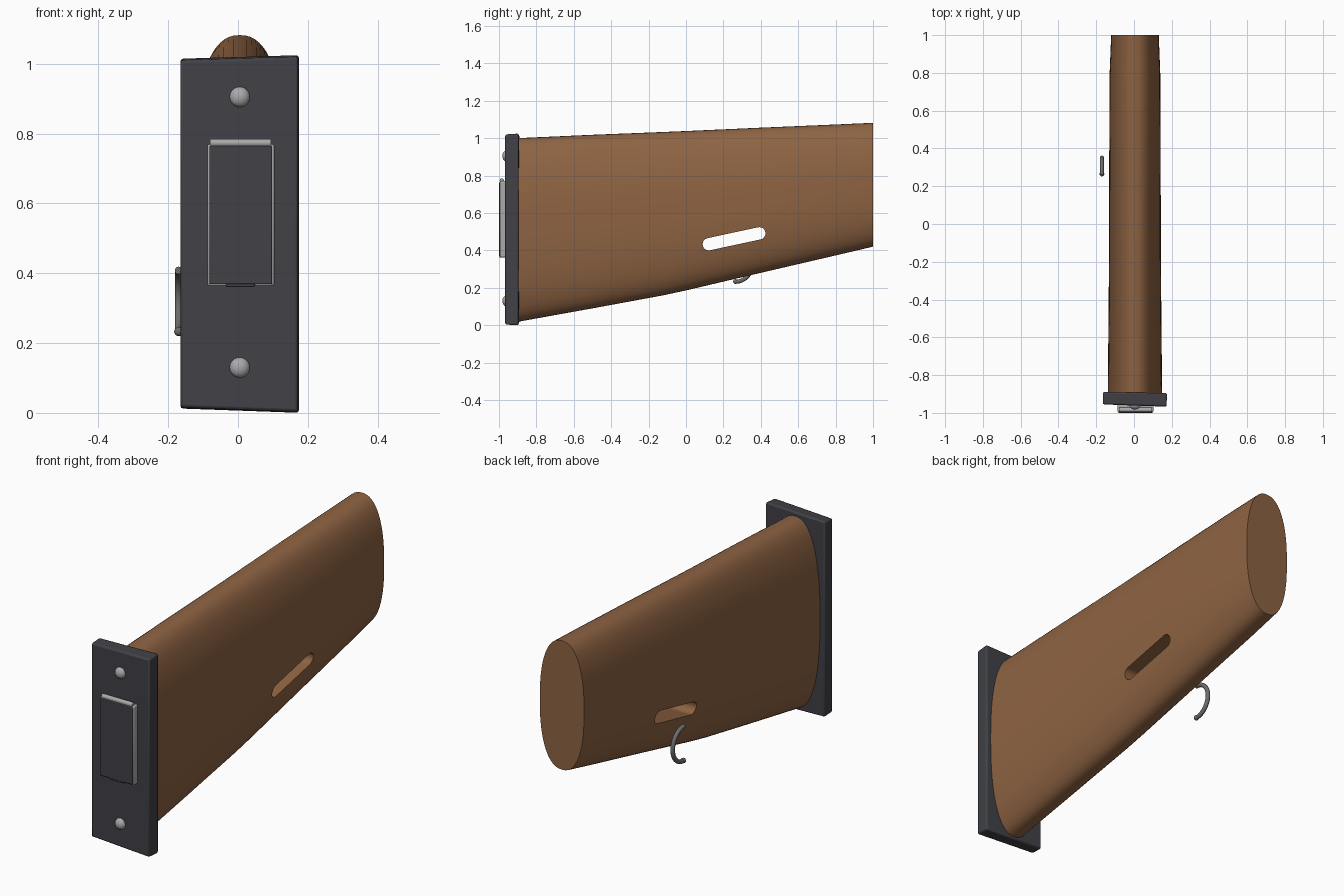
import bpy, bmesh
from math import pi, sin, cos, copysign, radians
from mathutils import Matrix

if "Cube" in bpy.data.objects:
    bpy.data.objects.remove(bpy.data.objects["Cube"])

CX = 0.005  # centre line of the stock


def material(name, rgb):
    m = bpy.data.materials.new(name)
    m.diffuse_color = (*rgb, 1)
    m.use_nodes = True
    m.node_tree.nodes["Principled BSDF"].inputs["Base Color"].default_value = m.diffuse_color
    return m


WOOD = material("wood", (0.27, 0.125, 0.055))
DARK = material("dark_metal", (0.052, 0.053, 0.063))
STEEL = material("steel", (0.4, 0.4, 0.4))
RING = material("ring_metal", (0.15, 0.15, 0.155))


def make(name, bm, mat=None, bevel=0, smooth=True):
    bmesh.ops.recalc_face_normals(bm, faces=bm.faces)
    me = bpy.data.meshes.new(name)
    bm.to_mesh(me)
    bm.free()
    ob = bpy.data.objects.new(name, me)
    bpy.context.collection.objects.link(ob)
    if mat:
        me.materials.append(mat)
    if bevel:
        b = ob.modifiers.new("bevel", "BEVEL")
        b.width, b.segments = bevel, 2
    if smooth:
        bpy.ops.object.select_all(action='DESELECT')
        ob.select_set(True)
        bpy.context.view_layer.objects.active = ob
        bpy.ops.object.shade_smooth_by_angle(angle=radians(35))
    return ob


def loft(rings, closed_ends=True):
    bm = bmesh.new()
    vs = [[bm.verts.new(p) for p in r] for r in rings]
    n = len(vs[0])
    for a, b in zip(vs, vs[1:]):
        for i in range(n):
            bm.faces.new((a[i], a[(i + 1) % n], b[(i + 1) % n], b[i]))
    if closed_ends:
        bm.faces.new(vs[0])
        bm.faces.new(vs[-1])
    return bm


def box(x0, x1, y0, y1, z0, z1):
    return loft([[(x0, y, z0), (x1, y, z0), (x1, y, z1), (x0, y, z1)] for y in (y0, y1)])


# wooden stock: superellipse sections (y, half width, bottom, top)
def section(y, w, lo, hi, n=64, e=2 / 2.35):
    def p(v):
        return copysign(abs(v) ** e, v)
    return [(CX + w * p(cos(2 * pi * i / n)), y,
             (lo + hi) / 2 + (hi - lo) / 2 * p(sin(2 * pi * i / n))) for i in range(n)]


stations = [(-0.9, 0.144, 0.018, 1.0), (-0.5, 0.14, 0.09, 1.018), (-0.12, 0.137, 0.16, 1.033),
            (0.0, 0.137, 0.186, 1.038), (0.4, 0.136, 0.28, 1.056), (0.8, 0.134, 0.373, 1.073),
            (1.0, 0.126, 0.42, 1.082)]
stock = make("stock", loft([section(*s) for s in stations]), WOOD)

# sling slot cut through the stock
ends = ((0.392, 0.491), (0.122, 0.433))
tilt = 0.21
outline = []
for k, (cy, cz) in enumerate(ends):
    for i in range(13):
        a = tilt - pi / 2 + pi * k + pi * i / 12
        outline.append((cy + 0.033 * cos(a), cz + 0.033 * sin(a)))
cutter = make("slot_cutter", loft([[(x, y, z) for y, z in outline] for x in (-0.3, 0.3)]), WOOD, smooth=False)
cutter.hide_render = True
cutter.hide_set(True)
cut = stock.modifiers.new("slot", "BOOLEAN")
cut.object, cut.operation, cut.solver = cutter, "DIFFERENCE", "EXACT"
stock.modifiers.move(len(stock.modifiers) - 1, 0)

# butt plate, slightly skewed
make("butt_plate", loft([
    [(-0.165, -0.955, 0.016), (0.172, -0.967, 0.003), (0.172, -0.967, 1.02), (-0.165, -0.955, 1.01)],
    [(-0.165, -0.89, 0.012), (0.175, -0.895, 0.0), (0.175, -0.895, 1.025), (-0.165, -0.89, 1.015)],
]), DARK, bevel=0.008)

# trapdoor: steel rim, dark panel, hinge and latch notch
make("trapdoor_rim", box(-0.088, 0.104, -0.994, -0.955, 0.363, 0.77), STEEL, bevel=0.006)
make("trapdoor_panel", box(-0.082, 0.098, -1.0, -0.99, 0.369, 0.764), DARK, bevel=0.003)
make("trapdoor_latch", box(-0.035, 0.048, -0.998, -0.96, 0.361, 0.375), DARK, bevel=0.003)
bm = bmesh.new()
bmesh.ops.create_cone(bm, cap_ends=True, segments=20, radius1=0.012, radius2=0.012, depth=0.175,
                      matrix=Matrix.Translation((0.007, -0.984, 0.773)) @ Matrix.Rotation(pi / 2, 4, 'Y'))
make("trapdoor_hinge", bm, STEEL)

# domed screws
for name, z in (("upper_screw", 0.905), ("lower_screw", 0.13)):
    bm = bmesh.new()
    bmesh.ops.create_uvsphere(bm, u_segments=24, v_segments=12, radius=1,
                              matrix=Matrix.Translation((CX, -0.96, z)) @ Matrix.Diagonal((0.029, 0.022, 0.029, 1)))
    make(name, bm, STEEL)

# open sling loop beside the stock
rings = []
for i in range(25):
    a = -pi / 2 + pi * i / 24
    rings.append([(-0.17 + 0.011 * cos(t), 0.263 + (0.088 + 0.011 * sin(t)) * cos(a),
                   0.32 + (0.088 + 0.011 * sin(t)) * sin(a)) for t in (2 * pi * j / 12 for j in range(12))])
make("sling_loop", loft(rings), RING)
bm = bmesh.new()
bmesh.ops.create_uvsphere(bm, u_segments=16, v_segments=8, radius=0.013,
                          matrix=Matrix.Translation((-0.17, 0.265, 0.233)))
make("sling_loop_tip", bm, RING)
